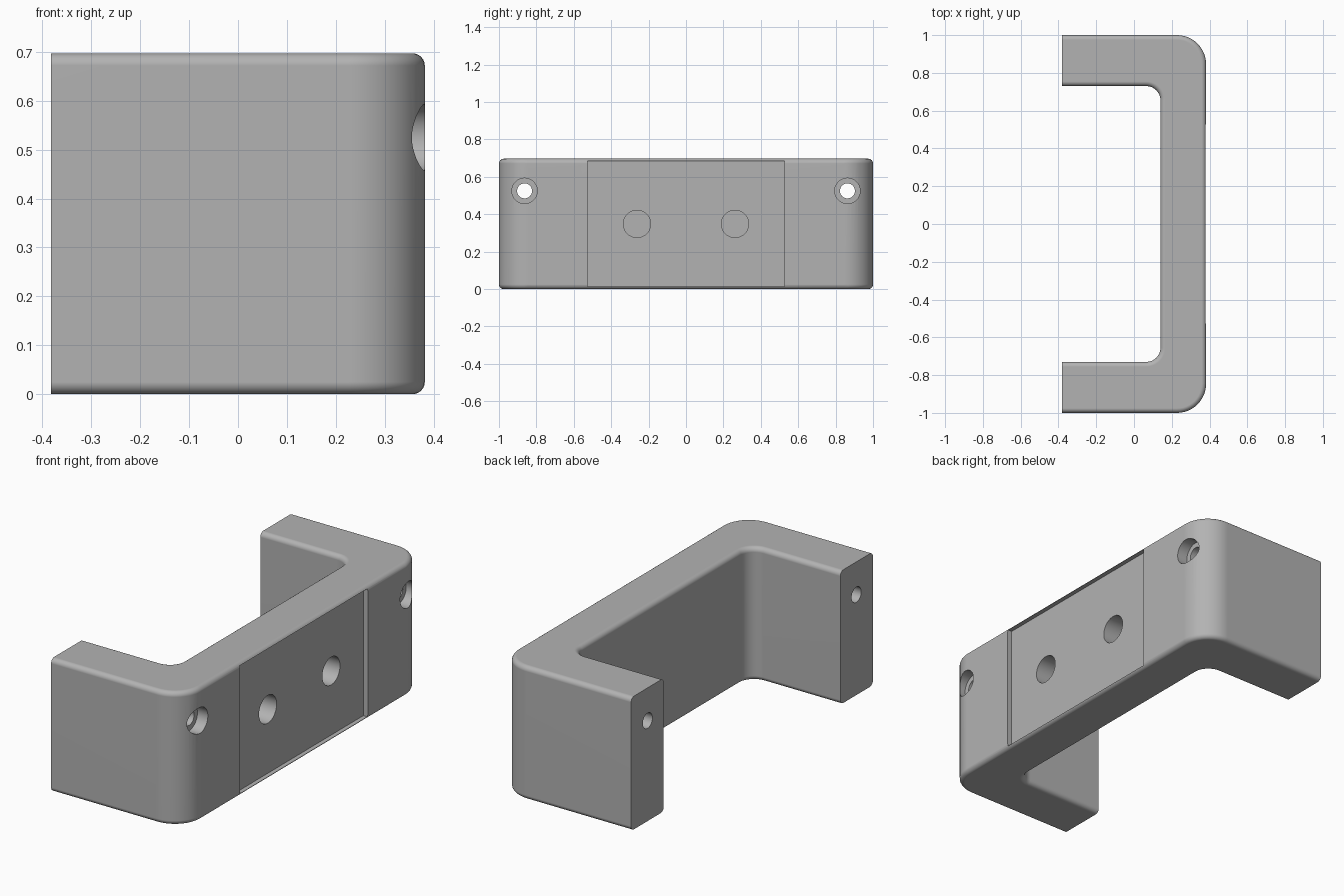
import bpy, bmesh, math
from mathutils import Matrix

if "Cube" in bpy.data.objects:
    bpy.data.objects.remove(bpy.data.objects["Cube"], do_unlink=True)

HEIGHT, FRONT, BACK = 0.697, 0.382, -0.382
INNER_X, INNER_Y = 0.14, 0.73
OUTER_R, INNER_R, FILLET = 0.155, 0.075, 0.025

grey = bpy.data.materials.new("light_grey")
colour = (0.45, 0.45, 0.45, 1)
grey.diffuse_color = colour
grey.use_nodes = True
grey.node_tree.nodes["Principled BSDF"].inputs["Base Color"].default_value = colour


def add_object(name, bm):
    mesh = bpy.data.meshes.new(name)
    bmesh.ops.recalc_face_normals(bm, faces=bm.faces)
    bm.to_mesh(mesh)
    bm.free()
    mesh.materials.append(grey)
    obj = bpy.data.objects.new(name, mesh)
    bpy.context.collection.objects.link(obj)
    return obj


def half_outline(x, y, radius, steps=12):
    """Leg end followed by the rounded corner that leads into the bar."""
    points = [(BACK, y)]
    for i in range(steps + 1):
        a = math.pi / 2 * (1 - i / steps)
        points.append((x - radius + radius * math.cos(a),
                       y - radius + radius * math.sin(a)))
    return points


def full_path(x, y, radius):
    half = half_outline(x, y, radius)
    return half + [(px, -py) for px, py in reversed(half)]


# C-shaped body with filleted long edges and sharp leg ends
bm = bmesh.new()
outline = full_path(FRONT, 1, OUTER_R) + full_path(INNER_X, INNER_Y, INNER_R)[::-1]
base = bm.faces.new([bm.verts.new((x, y, 0)) for x, y in outline])
top = bmesh.ops.extrude_face_region(bm, geom=[base])["geom"]
bmesh.ops.translate(bm, vec=(0, 0, HEIGHT),
                    verts=[v for v in top if isinstance(v, bmesh.types.BMVert)])
bmesh.ops.recalc_face_normals(bm, faces=bm.faces)
rims = [e for e in bm.edges
        if abs(e.verts[0].co.z - e.verts[1].co.z) < 1e-5
        and not all(v.co.x < BACK + 1e-4 for v in e.verts)]
bmesh.ops.bevel(bm, geom=rims, offset=FILLET, offset_type='OFFSET',
                segments=6, profile=0.5, affect='EDGES', clamp_overlap=False)
body = add_object("bracket_body", bm)


def cut(name, bm):
    cutter = add_object(name, bm)
    cutter.hide_render = True
    mod = body.modifiers.new(name, 'BOOLEAN')
    mod.operation, mod.solver, mod.object = 'DIFFERENCE', 'EXACT', cutter
    bpy.context.view_layer.objects.active = body
    bpy.ops.object.modifier_apply(modifier=name)
    bpy.data.objects.remove(cutter, do_unlink=True)


def cut_hole(name, y, z, radius, x0, x1):
    bm = bmesh.new()
    place = Matrix.Translation(((x0 + x1) / 2, y, z)) @ Matrix.Rotation(math.pi / 2, 4, 'Y')
    bmesh.ops.create_cone(bm, cap_ends=True, segments=40, radius1=radius,
                          radius2=radius, depth=x1 - x0, matrix=place)
    cut(name, bm)


# Shallow rectangular pocket in the outer face
bm = bmesh.new()
bmesh.ops.create_cube(bm, size=1, matrix=Matrix.Translation((FRONT + 0.024, 0, HEIGHT / 2))
                      @ Matrix.Diagonal((0.1, 1.055, 0.67, 1)))
cut("pocket", bm)

# Blind holes in the pocket, counterbored bolt holes through the legs
for side in (-1, 1):
    cut_hole("blind_hole", side * 0.262, HEIGHT / 2, 0.073, 0.2, 0.5)
    cut_hole("counterbore", side * 0.863, 0.525, 0.068, FRONT - 0.06, 0.5)
    cut_hole("bolt_hole", side * 0.863, 0.525, 0.04, -0.5, 0.45)

# Smooth rounded surfaces, crisp flat ones
bpy.ops.object.select_all(action='DESELECT')
body.select_set(True)
bpy.context.view_layer.objects.active = body
bpy.ops.object.shade_smooth_by_angle(angle=math.radians(30))
normals = body.modifiers.new("weighted_normals", 'WEIGHTED_NORMAL')
normals.keep_sharp = True
